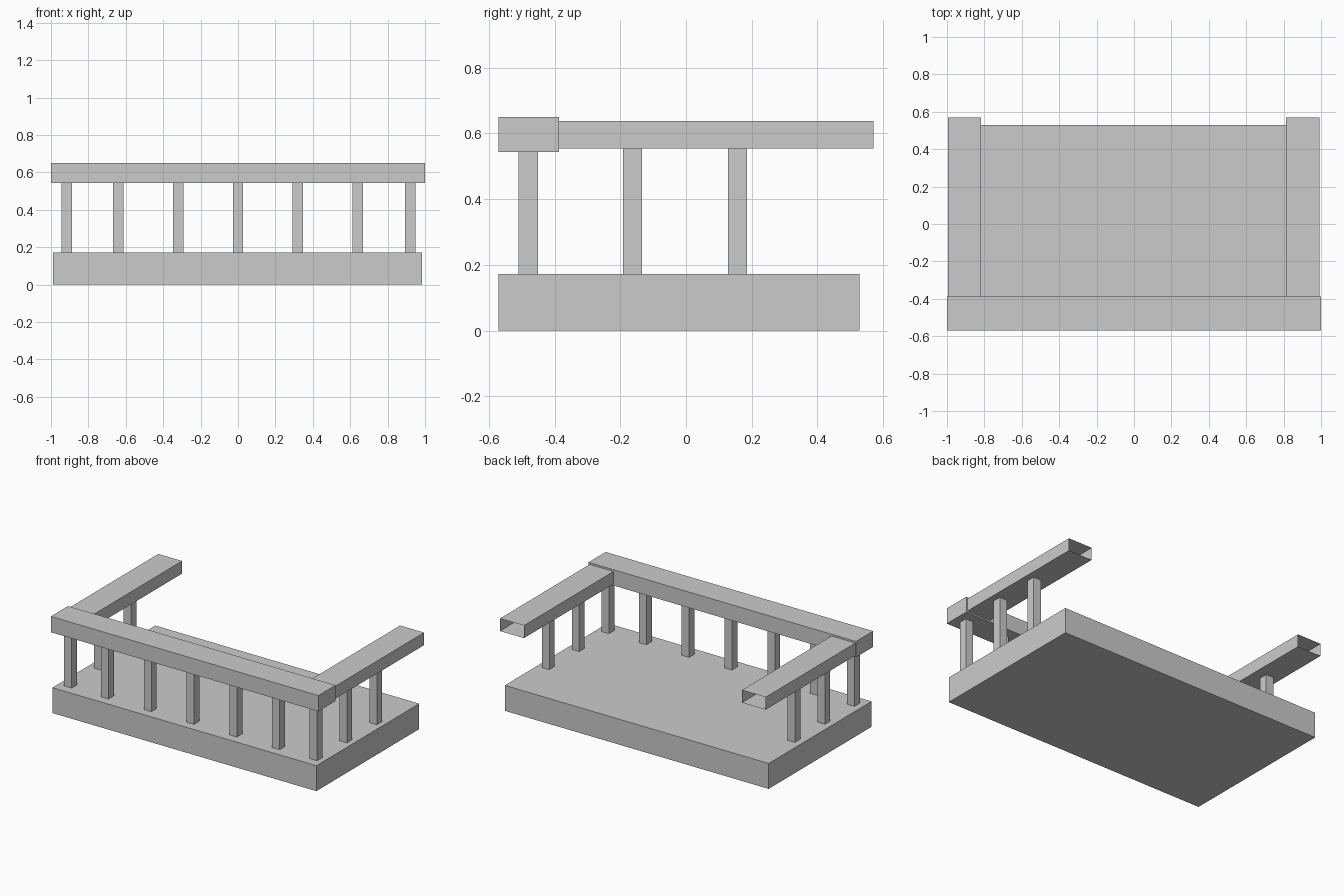
import bpy
import bmesh

if "Cube" in bpy.data.objects:
    bpy.data.objects.remove(bpy.data.objects["Cube"])


def box(name, x, y, z, open_axis=None, open_signs=()):
    """Box from (min, max) ranges; optionally leave the ends on one axis open."""
    bm = bmesh.new()
    bmesh.ops.create_cube(bm, size=1)
    if open_axis is not None:
        ends = [f for f in bm.faces
                if any(f.normal[open_axis] * s > 0.9 for s in open_signs)]
        bmesh.ops.delete(bm, geom=ends, context='FACES_ONLY')
    for v in bm.verts:
        for i, (lo, hi) in enumerate((x, y, z)):
            v.co[i] = (lo + hi) / 2 + v.co[i] * (hi - lo)
    mesh = bpy.data.meshes.new(name)
    bm.to_mesh(mesh)
    bm.free()
    obj = bpy.data.objects.new(name, mesh)
    bpy.context.collection.objects.link(obj)
    return obj


def post(name, x, y, top):
    r = 0.028
    return box(name, (x - r, x + r), (y - r - 0.001, y + r + 0.001),
               (0.172, top), 2, (-1, 1))


# Floor slab
box("floor_slab", (-0.988, 0.985), (-0.57, 0.528), (0, 0.172))

# Front handrail
box("front_rail", (-1, 1), (-0.57, -0.387), (0.543, 0.65))

# Side handrails, hollow and open at the back
box("left_rail", (-0.995, -0.817), (-0.387, 0.57), (0.553, 0.638), 1, (1,))
box("right_rail", (0.813, 0.992), (-0.387, 0.57), (0.553, 0.638), 1, (1,))

# Front balusters
for i, x in enumerate((-0.916, -0.64, -0.32, 0, 0.32, 0.64, 0.92)):
    post(f"front_post_{i + 1}", x, -0.48, 0.543)

# Side balusters
for side, x in (("left", -0.916), ("right", 0.92)):
    for i, y in enumerate((-0.163, 0.157)):
        post(f"{side}_post_{i + 1}", x, y, 0.553)
